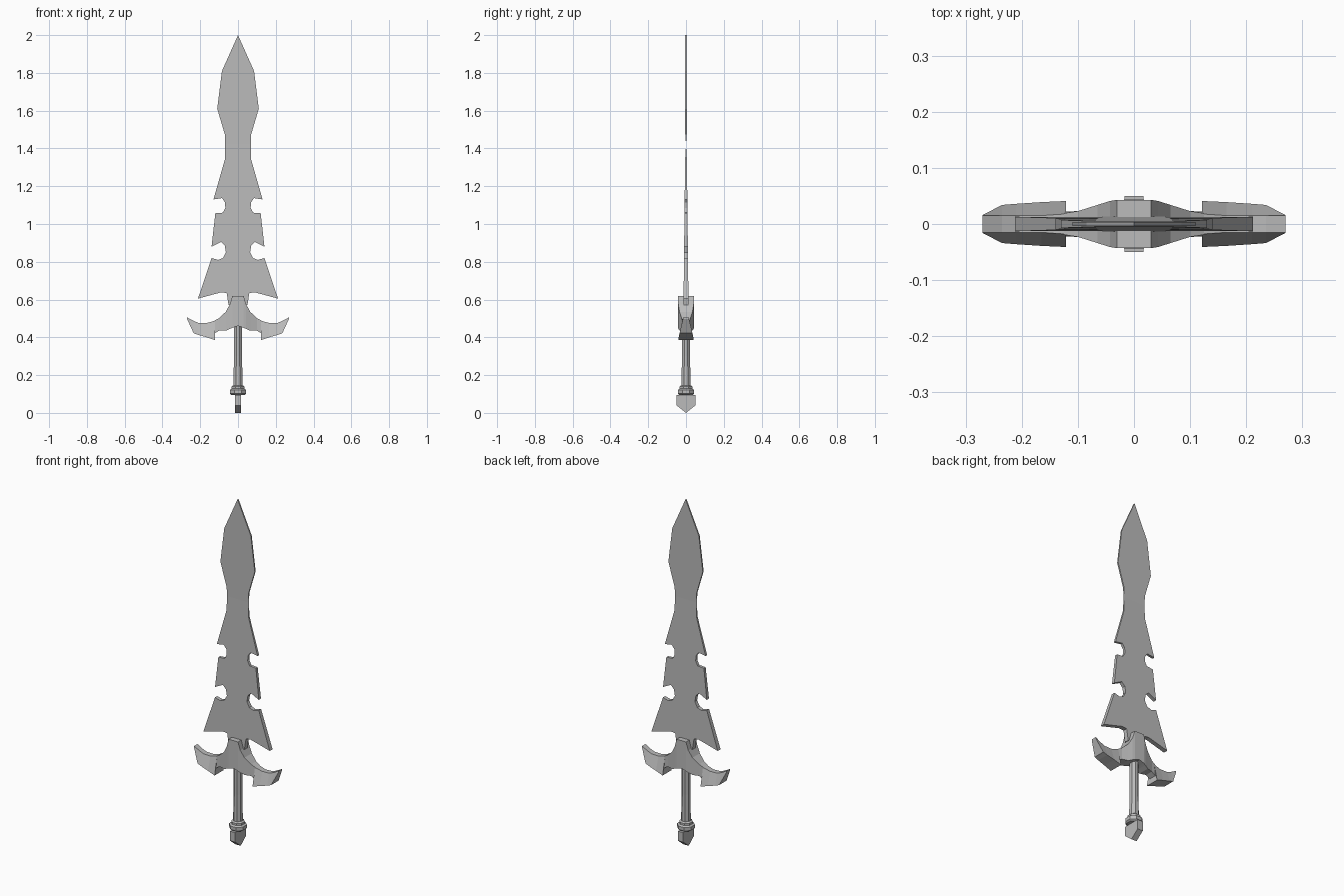
import bpy, bmesh, math

cube = bpy.data.objects.get("Cube")
if cube:
    bpy.data.objects.remove(cube)

steel = bpy.data.materials.new("grey steel")
steel.use_nodes = True
GREY = (0.5, 0.5, 0.5, 1)
steel.diffuse_color = GREY
steel.node_tree.nodes["Principled BSDF"].inputs["Base Color"].default_value = GREY


def make_object(name, bm):
    bmesh.ops.recalc_face_normals(bm, faces=bm.faces)
    mesh = bpy.data.meshes.new(name)
    bm.to_mesh(mesh)
    bm.free()
    mesh.materials.append(steel)
    obj = bpy.data.objects.new(name, mesh)
    bpy.context.collection.objects.link(obj)
    return obj


def mirror(obj, x=False, y=False):
    mod = obj.modifiers.new("mirror", 'MIRROR')
    mod.use_axis = (x, y, False)
    mod.merge_threshold = 0.0005


def lathe(name, profile, sides):
    bm = bmesh.new()
    rings = []
    for r, z in profile:
        angles = [2 * math.pi * (i + 0.5) / sides for i in range(sides)]
        rings.append([bm.verts.new((r * math.cos(a), r * math.sin(a), z)) for a in angles])
    for low, high in zip(rings, rings[1:]):
        for i in range(sides):
            j = (i + 1) % sides
            bm.faces.new((low[i], low[j], high[j], high[i]))
    bm.faces.new(rings[0])
    bm.faces.new(rings[-1])
    return make_object(name, bm)


# Blade: barbed outline with two round notches, bevelled towards a thin edge
half = [(0.085, 1.81), (0.11, 1.61), (0.07, 1.475), (0.07, 1.34), (0.13, 1.13),
        (0.085, 1.137), (0.069, 1.115), (0.067, 1.085), (0.08, 1.06), (0.12, 1.057),
        (0.14, 0.88), (0.09, 0.905), (0.07, 0.885), (0.064, 0.85), (0.08, 0.82),
        (0.105, 0.81), (0.14, 0.82), (0.212, 0.605), (0.09, 0.638), (0.06, 0.635),
        (0.05, 0.57), (0.03, 0.57)]
outline = [(0, 2)] + half + [(-x, z) for x, z in reversed(half)]
bm = bmesh.new()
face = bm.faces.new([bm.verts.new((x, 0, z)) for x, z in outline])
bmesh.ops.inset_region(bm, faces=[face], thickness=0.016, use_boundary=True, use_even_offset=True)
raised = set(face.verts)
cut = bmesh.ops.bisect_plane(bm, geom=bm.verts[:] + bm.edges[:] + bm.faces[:],
                             plane_co=(0, 0, 1.42), plane_no=(0, 0, 1))
raised.update(v for v in cut["geom_cut"] if isinstance(v, bmesh.types.BMVert) and abs(v.co.x) < 0.06)
for v in raised:
    v.co.y = -max(0.004, 0.013 - 0.011 * (v.co.z - 0.6))
mirror(make_object("blade", bm), y=True)

# Guard: cross-sections from the centre out to a wing tip
# (x, top z, bottom z, top half depth, bottom half depth)
sections = [(0, 0.62, 0.46, 0.043, 0.043), (0.03, 0.62, 0.45, 0.043, 0.043),
            (0.043, 0.575, 0.445, 0.041, 0.04), (0.065, 0.535, 0.435, 0.034, 0.033),
            (0.10, 0.502, 0.435, 0.023, 0.023), (0.125, 0.488, 0.42, 0.019, 0.022),
            (0.121, 0.488, 0.385, 0.018, 0.041), (0.165, 0.476, 0.40, 0.015, 0.039),
            (0.21, 0.477, 0.413, 0.015, 0.036), (0.235, 0.487, 0.422, 0.015, 0.034),
            (0.27, 0.506, 0.498, 0.015, 0.016)]
bm = bmesh.new()
loops = [[bm.verts.new(c) for c in ((x, -yt, t), (x, yt, t), (x, yb, b), (x, -yb, b))]
         for x, t, b, yt, yb in sections]
for a, b in zip(loops, loops[1:]):
    for i in range(4):
        j = (i + 1) % 4
        bm.faces.new((a[i], a[j], b[j], b[i]))
bm.faces.new(loops[-1])
mirror(make_object("guard", bm), x=True)

# Grip and collar
lathe("grip", [(0.027, 0.12), (0.023, 0.3), (0.023, 0.47)], 8)
lathe("collar", [(0.038, 0.095), (0.047, 0.102), (0.047, 0.122), (0.036, 0.128), (0.036, 0.14), (0.027, 0.146)], 8)

# Pommel: flat pointed plate
bm = bmesh.new()
profile = [(-0.05, 0.095), (0.05, 0.095), (0.05, 0.04), (0, 0), (-0.05, 0.04)]
face = bm.faces.new([bm.verts.new((-0.017, y, z)) for y, z in profile])
ext = bmesh.ops.extrude_face_region(bm, geom=[face])
bmesh.ops.translate(bm, vec=(0.034, 0, 0), verts=[v for v in ext["geom"] if isinstance(v, bmesh.types.BMVert)])
make_object("pommel", bm)
